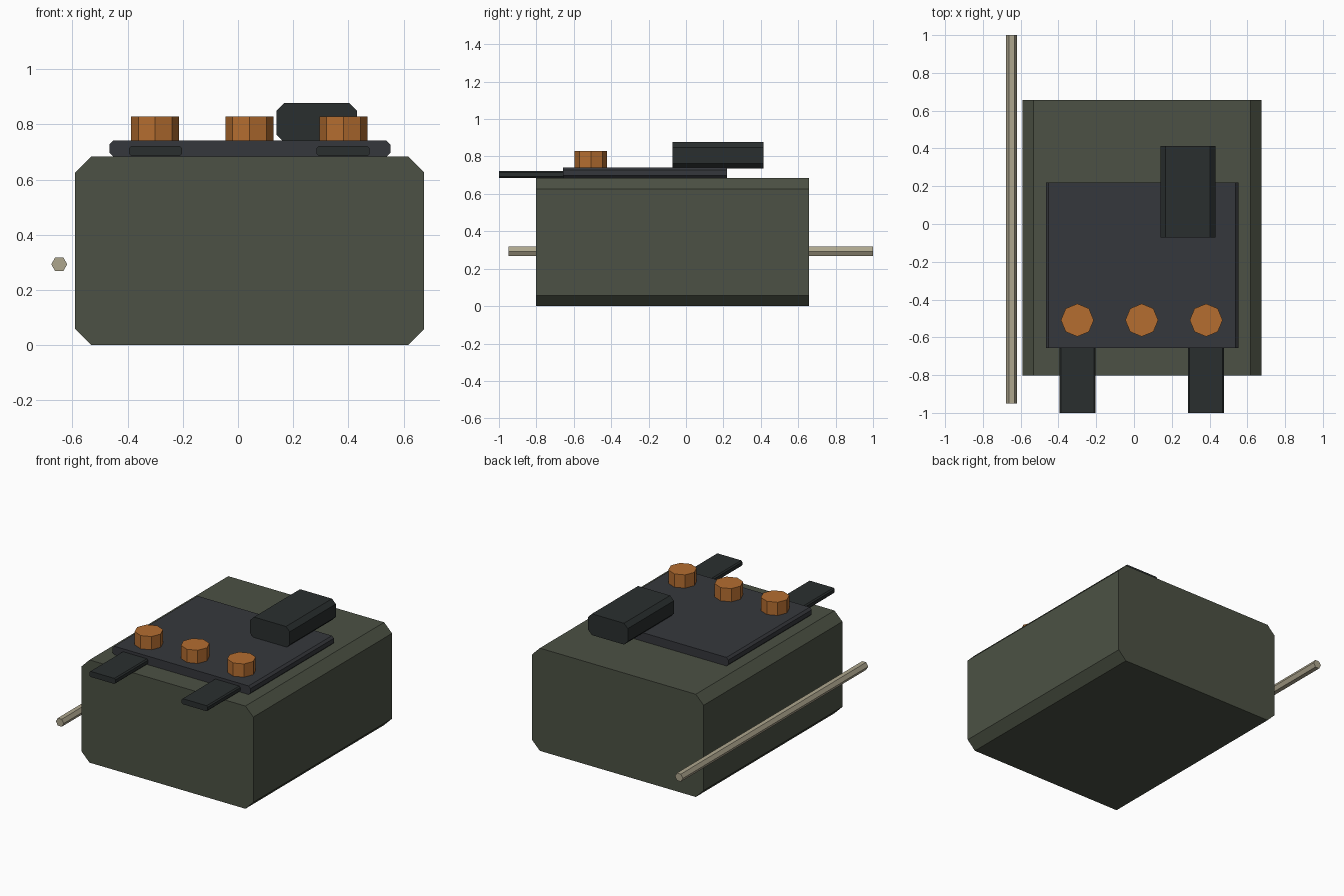
import bpy, bmesh, math

if "Cube" in bpy.data.objects:
    bpy.data.objects.remove(bpy.data.objects["Cube"])


def material(name, rgb):
    m = bpy.data.materials.new(name)
    m.diffuse_color = (*rgb, 1)
    m.use_nodes = True
    m.node_tree.nodes["Principled BSDF"].inputs["Base Color"].default_value = m.diffuse_color
    return m


OLIVE = material("olive", (0.072, 0.083, 0.058))
SLATE = material("slate", (0.036, 0.039, 0.045))
BLACK = material("black", (0.023, 0.028, 0.028))
COPPER = material("copper", (0.46, 0.155, 0.03))
TAN = material("tan", (0.42, 0.38, 0.27))


def extrude_profile(name, profile, direction, mat):
    """Flat polygon pushed along a direction into a closed solid."""
    bm = bmesh.new()
    face = bm.faces.new([bm.verts.new(p) for p in profile])
    ext = bmesh.ops.extrude_face_region(bm, geom=[face], use_keep_orig=True)
    moved = [v for v in ext["geom"] if isinstance(v, bmesh.types.BMVert)]
    bmesh.ops.translate(bm, verts=moved, vec=direction)
    bmesh.ops.recalc_face_normals(bm, faces=bm.faces)
    mesh = bpy.data.meshes.new(name)
    bm.to_mesh(mesh)
    bm.free()
    mesh.materials.append(mat)
    obj = bpy.data.objects.new(name, mesh)
    bpy.context.collection.objects.link(obj)
    return obj


def chamfered_bar(name, x, y, z, c, mat):
    """Box along y whose four long edges are chamfered by c."""
    (x0, x1), (y0, y1), (z0, z1) = x, y, z
    outline = [(x0 + c, z0), (x1 - c, z0), (x1, z0 + c), (x1, z1 - c),
               (x1 - c, z1), (x0 + c, z1), (x0, z1 - c), (x0, z0 + c)]
    return extrude_profile(name, [(px, y0, pz) for px, pz in outline],
                           (0, y1 - y0, 0), mat)


def ring(n, r):
    return [(r * math.cos(2 * math.pi * i / n), r * math.sin(2 * math.pi * i / n))
            for i in range(n)]


# Main case, top plate and raised block
chamfered_bar("case", (-0.59, 0.675), (-0.803, 0.657), (0, 0.684), 0.058, OLIVE)
chamfered_bar("top_plate", (-0.466, 0.552), (-0.657, 0.22), (0.683, 0.741), 0.014, SLATE)
chamfered_bar("raised_block", (0.139, 0.431), (-0.071, 0.414), (0.735, 0.877), 0.028, BLACK)

# Front tabs, tucked under the plate
for side, x in (("left", -0.299), ("right", 0.381)):
    chamfered_bar(f"{side}_tab", (x - 0.096, x + 0.096), (-1.0, -0.6),
                  (0.685, 0.722), 0.008, BLACK)

# Row of octagonal knobs
for i, x in enumerate((-0.30, 0.041, 0.382)):
    extrude_profile(f"knob_{i + 1}", [(x + a, -0.509 + b, 0.735) for a, b in ring(8, 0.087)],
                    (0, 0, 0.094), COPPER)

# Hexagonal rod beside the case
extrude_profile("side_rod", [(-0.648 + a, -0.95, 0.293 + b) for a, b in ring(6, 0.029)],
                (0, 1.95, 0), TAN)
